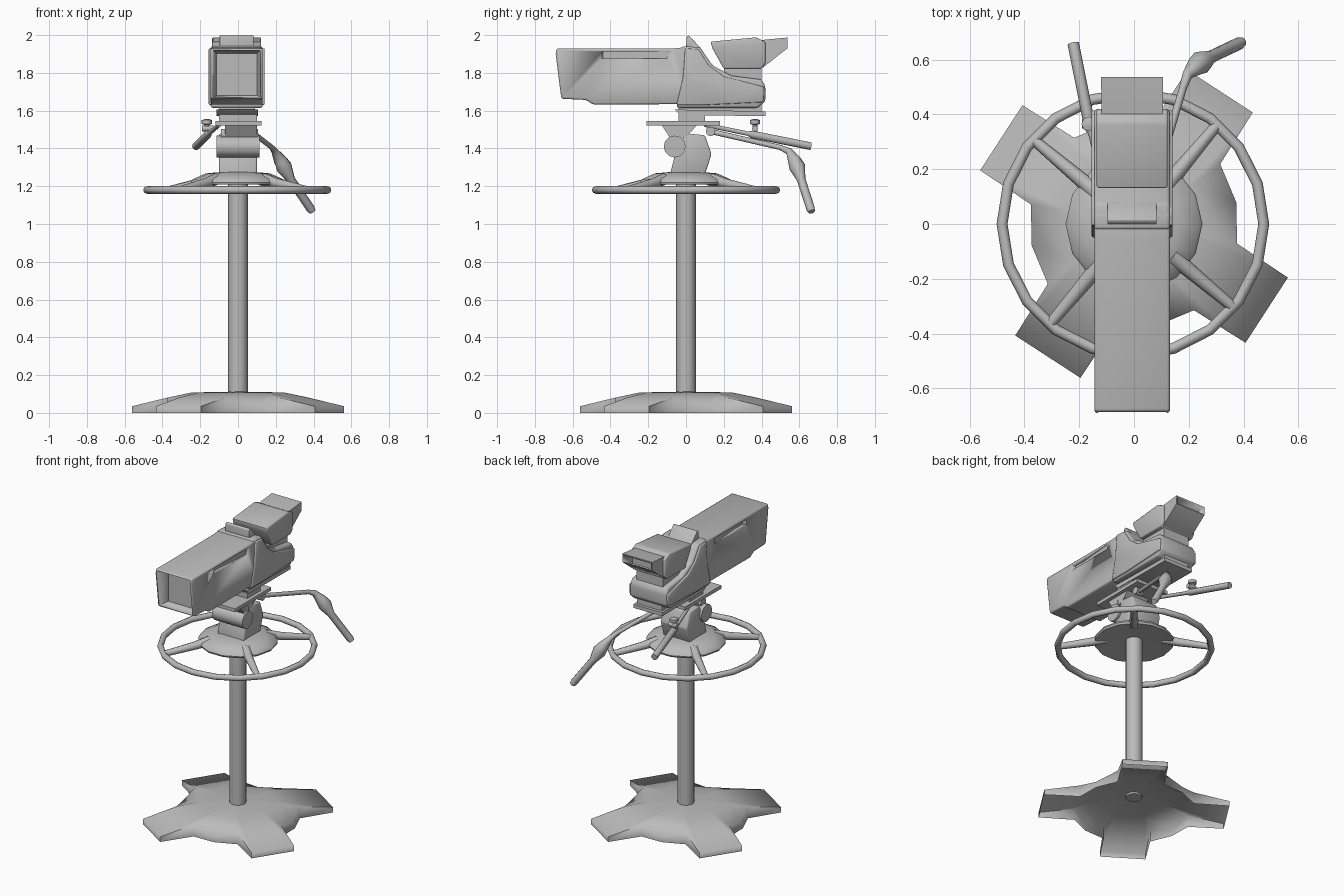
import bpy, bmesh, math
from math import cos, sin, pi, radians
from mathutils import Vector

if "Cube" in bpy.data.objects:
    bpy.data.objects.remove(bpy.data.objects["Cube"])

GREY = (0.5, 0.5, 0.5, 1)
mat = bpy.data.materials.new("studio grey")
mat.use_nodes = True
mat.diffuse_color = GREY
mat.node_tree.nodes["Principled BSDF"].inputs["Base Color"].default_value = GREY


def finish(name, bm, bevel=0.0, angle=50):
    bmesh.ops.recalc_face_normals(bm, faces=bm.faces)
    if bevel:
        sharp = [e for e in bm.edges if e.calc_face_angle(0) > radians(25)]
        bmesh.ops.bevel(bm, geom=sharp, offset=bevel, segments=2, profile=0.5,
                        affect='EDGES', clamp_overlap=True)
    me = bpy.data.meshes.new(name)
    bm.to_mesh(me)
    bm.free()
    me.materials.append(mat)
    ob = bpy.data.objects.new(name, me)
    bpy.context.collection.objects.link(ob)
    bpy.ops.object.select_all(action='DESELECT')
    ob.select_set(True)
    bpy.context.view_layer.objects.active = ob
    bpy.ops.object.shade_smooth_by_angle(angle=radians(angle))
    return ob


def loft(name, loops, bevel=0.0, start_cap=True, closed=False, angle=50):
    """Skin a row of equal-length point loops."""
    bm = bmesh.new()
    rows = [[bm.verts.new(p) for p in loop] for loop in loops]
    pairs = list(zip(rows, rows[1:])) + ([(rows[-1], rows[0])] if closed else [])
    for a, b in pairs:
        for i in range(len(a)):
            j = (i + 1) % len(a)
            bm.faces.new((a[i], a[j], b[j], b[i]))
    if not closed:
        bm.faces.new(rows[-1])
        if start_cap:
            bm.faces.new(rows[0])
    return finish(name, bm, bevel, angle)


def prism(name, side, x0, x1, bevel=0.0):
    """Extrude a (y, z) side profile across x."""
    return loft(name, [[(x, y, z) for y, z in side] for x in (x0, x1)], bevel)


def box(name, x, y, z, bevel=0.0):
    return prism(name, [(y[0], z[0]), (y[1], z[0]), (y[1], z[1]), (y[0], z[1])], *x, bevel)


def lathe(name, profile, n=16):
    return loft(name, [[(r * cos(2 * pi * i / n), r * sin(2 * pi * i / n), z)
                        for i in range(n)] for r, z in profile])


def tube(name, path, radii, n=10):
    """Round bar through the path, with a radius at each point."""
    pts = [Vector(p) for p in path]
    loops = []
    for i, p in enumerate(pts):
        t = pts[min(i + 1, len(pts) - 1)] - pts[max(i - 1, 0)]
        q = t.to_track_quat('Z', 'Y')
        loops.append([p + q @ Vector((radii[i] * cos(2 * pi * k / n),
                                      radii[i] * sin(2 * pi * k / n), 0)) for k in range(n)])
    return loft(name, loops)


def cut(target, cutter):
    cutter.hide_render = True
    cutter.hide_set(True)
    mod = target.modifiers.new("cut", 'BOOLEAN')
    mod.object = cutter
    mod.solver = 'EXACT'


# Four-armed floor base: a thin shell, open underneath
ARM = radians(-33)
rim, edge, dome, crown = [], [], [], []
for k in range(4):
    a = ARM + k * pi / 2
    for u, w, z in ((0.355, -0.145, 0.08), (0.578, -0.142, 0.035), (0.578, 0.142, 0.035),
                    (0.355, 0.145, 0.08), (0.27, 0.27, 0.04)):
        x, y = u * cos(a) - w * sin(a), u * sin(a) + w * cos(a)
        rim.append((x, y, 0))
        edge.append((x, y, z))
        h = math.atan2(w, u) * (1.6 if u > 0.5 else 1) + a
        dome.append((0.25 * cos(h), 0.25 * sin(h), 0.108))
        crown.append((0.05 * cos(h), 0.05 * sin(h), 0.112))
loft("floor_base", [rim, edge, dome, crown], start_cap=False, angle=80)

# Column
lathe("column", [(0.052, 0.1), (0.052, 1.24)])

# Steering ring, hub and spokes
N = 20
ring = []
for i in range(N):
    a = 2 * pi * i / N
    ring.append([((0.478 + 0.02 * cos(b)) * cos(a) - 0.004, (0.478 + 0.02 * cos(b)) * sin(a),
                  1.18 + 0.02 * sin(b)) for b in [2 * pi * k / 8 for k in range(8)]])
loft("steering_ring", ring, closed=True)
lathe("ring_hub", [(0.05, 1.222), (0.2, 1.212), (0.245, 1.208), (0.25, 1.22), (0.24, 1.237),
                   (0.17, 1.268), (0.1, 1.274)], 14)
for k in range(4):
    a = radians(50) + k * pi / 2
    tube(f"spoke_{k + 1}", [(r * cos(a), r * sin(a), z) for r, z in
                            ((0.18, 1.237), (0.27, 1.215), (0.47, 1.182))],
         (0.032, 0.027, 0.02), 8)

# Pan and tilt head
prism("pan_head", [(-0.085, 1.26), (0.1, 1.26), (0.135, 1.37), (0.1, 1.47),
                   (0.0, 1.48), (-0.05, 1.4)], -0.1, 0.1, 0.008)
tube("tilt_drum", [(-0.115, -0.06, 1.41), (0.115, -0.06, 1.41)], (0.058, 0.058), 12)
tube("tilt_pin", [(-0.09, -0.06, 1.475), (0.105, -0.06, 1.475)], (0.03, 0.03))
prism("tilt_cradle", [(-0.13, 1.525), (-0.08, 1.45), (0.0, 1.46), (0.06, 1.525)], -0.07, 0.1)
box("tilt_plate", (-0.12, 0.125), (-0.21, 0.18), (1.522, 1.545))
box("plate_spacer", (-0.1, 0.1), (-0.04, 0.1), (1.54, 1.58))
prism("sliding_plate", [(-0.03, 1.575), (0.42, 1.572), (0.42, 1.596), (-0.06, 1.606)],
      -0.115, 0.105)
box("camera_foot", (-0.1, 0.09), (-0.04, 0.4), (1.59, 1.65))

# Pan handles
tube("left_handle", [(0.07, 0.13, 1.49), (0.18, 0.5, 1.405), (0.195, 0.545, 1.385),
                     (0.225, 0.575, 1.335), (0.245, 0.59, 1.3), (0.28, 0.61, 1.235),
                     (0.385, 0.66, 1.08), (0.395, 0.665, 1.065)],
     (0.014, 0.014, 0.019, 0.036, 0.043, 0.023, 0.023, 0.018))
tube("handle_joint", [(0.05, 0.13, 1.49), (0.1, 0.13, 1.49)], (0.025, 0.025))
tube("right_handle", [(-0.1, 0.1, 1.525), (-0.155, 0.33, 1.478), (-0.16, 0.35, 1.474),
                      (-0.222, 0.66, 1.412)], (0.012, 0.012, 0.021, 0.021))
tube("clamp_screw", [(-0.165, 0.365, 1.46), (-0.165, 0.365, 1.525), (-0.165, 0.365, 1.53),
                     (-0.165, 0.365, 1.55), (-0.165, 0.365, 1.555)],
     (0.013, 0.013, 0.027, 0.027, 0.012), 8)
tube("clamp_bolt", [(-0.19, 0.365, 1.505), (-0.13, 0.365, 1.505)], (0.016, 0.016), 8)

# Box lens housing with a hooded front and a grip groove on each side
CX = -0.007
lens = prism("lens_housing", [(-0.685, 1.93), (-0.69, 1.9), (-0.66, 1.663), (-0.53, 1.657),
                              (-0.49, 1.632), (0.04, 1.635), (0.04, 1.94), (-0.06, 1.93)],
             CX - 0.138, CX + 0.138, 0.01)


def rect(y, w, z0, z1, lean=0.0):
    return [(CX - w, y + lean, z0), (CX + w, y + lean, z0), (CX + w, y, z1), (CX - w, y, z1)]


cut(lens, loft("hood_cutter", [rect(-0.7, 0.127, 1.672, 1.922, 0.03),
                               rect(-0.59, 0.107, 1.68, 1.903)]))
for side in (-1, 1):
    outer, inner = CX + side * 0.16, CX + side * 0.112
    plan = [(outer, -0.45), (inner, -0.44), (inner, -0.35), (CX + side * 0.134, -0.1), (outer, -0.1)]
    cut(lens, loft("groove_cutter", [[(x, y, z) for x, y in plan] for z in (1.875, 1.912)]))

# Camera body: sloping rear, side cheeks and top fin
prism("camera_body", [(-0.05, 1.615), (0.38, 1.615), (0.42, 1.65), (0.42, 1.73), (0.4, 1.765),
                      (0.24, 1.785), (0.14, 1.84), (0.075, 1.935), (-0.02, 1.942)],
      CX - 0.138, CX + 0.138, 0.012)
for side in (-1, 1):
    a, b = CX + side * 0.13, CX + side * 0.148
    prism("left_cheek" if side > 0 else "right_cheek",
          [(-0.05, 1.63), (0.1, 1.63), (0.2, 1.635), (0.41, 1.645), (0.415, 1.725), (0.3, 1.755),
           (0.2, 1.78), (0.12, 1.84), (0.065, 1.925), (-0.005, 1.93), (-0.015, 1.78)],
          min(a, b), max(a, b), 0.006)
prism("top_fin", [(0.0, 1.92), (0.12, 1.86), (0.075, 1.935), (0.015, 1.998), (0.003, 1.99)],
      CX - 0.09, CX + 0.09, 0.003)

# Viewfinder with an open rear hood
box("viewfinder_post", (CX - 0.1, CX + 0.1), (0.2, 0.4), (1.75, 1.83))
prism("viewfinder", [(0.13, 1.965), (0.14, 1.93), (0.2, 1.822), (0.4, 1.822), (0.42, 1.85),
                     (0.42, 1.965), (0.37, 1.988)], CX - 0.13, CX + 0.13, 0.008)
hood = loft("viewfinder_hood", [rect(0.38, 0.112, 1.825, 1.97), rect(0.41, 0.112, 1.83, 1.975),
                                rect(0.537, 0.113, 1.93, 1.987)])
cut(hood, loft("eye_cutter", [rect(0.45, 0.095, 1.89, 1.962),
                              rect(0.56, 0.108, 1.945, 1.981)]))
